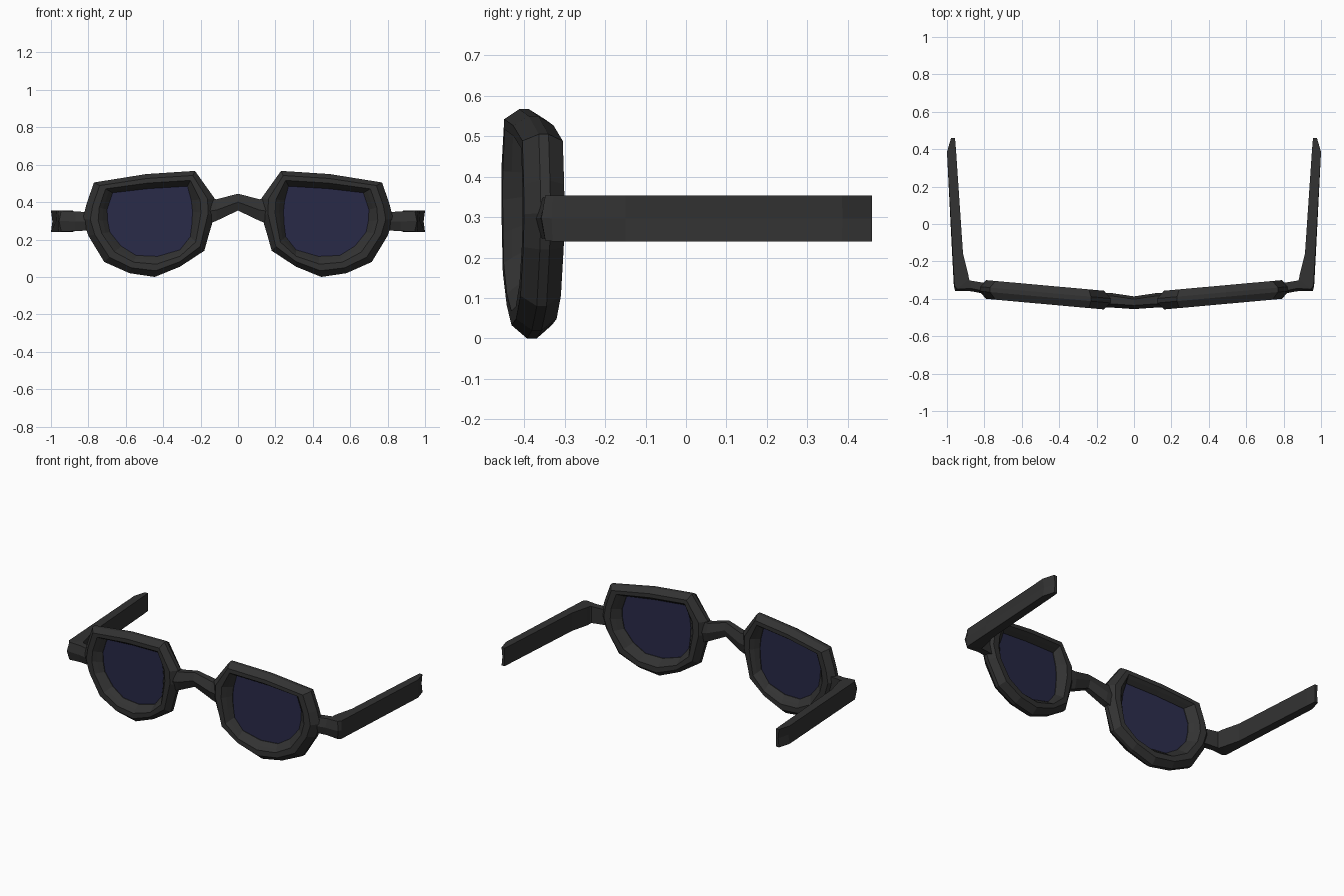
import bpy, bmesh
from mathutils import Vector

if "Cube" in bpy.data.objects:
    bpy.data.objects.remove(bpy.data.objects["Cube"])


def material(name, rgb):
    m = bpy.data.materials.new(name)
    m.diffuse_color = (*rgb, 1)
    m.use_nodes = True
    m.node_tree.nodes["Principled BSDF"].inputs["Base Color"].default_value = m.diffuse_color
    return m


FRAME = material("dark_plastic", (0.032, 0.032, 0.032))
LENS = material("tinted_lens", (0.022, 0.023, 0.065))


def finish(name, bm, mat, mirror=True):
    bmesh.ops.recalc_face_normals(bm, faces=bm.faces)
    me = bpy.data.meshes.new(name)
    bm.to_mesh(me)
    bm.free()
    me.materials.append(mat)
    ob = bpy.data.objects.new(name, me)
    bpy.context.collection.objects.link(ob)
    if mirror:
        ob.modifiers.new("Mirror", 'MIRROR').use_clip = False
    return ob


def loft(name, rings, mat, closed=False, mirror=True):
    """Skin a row of equal-count sections; cap the ends unless closed."""
    bm = bmesh.new()
    vs = [[bm.verts.new(p) for p in r] for r in rings]
    n = len(rings[0])
    pairs = list(zip(vs, vs[1:]))
    if closed:
        pairs.append((vs[-1], vs[0]))
    for a, b in pairs:
        for i in range(n):
            j = (i + 1) % n
            bm.faces.new((a[i], a[j], b[j], b[i]))
    if not closed:
        bm.faces.new(vs[0])
        bm.faces.new(vs[-1])
    return finish(name, bm, mat, mirror)


# Rim: outer outline and lens outline, (x, z), paired point by point
outer = [(.23, .567), (.49, .55), (.77, .505), (.81, .39), (.83, .31), (.80, .22), (.715, .08),
         (.58, .02), (.445, 0), (.31, .055), (.18, .14), (.155, .23), (.125, .33), (.125, .42)]
inner = [(.27, .485), (.48, .472), (.67, .45), (.70, .36), (.697, .30), (.685, .24), (.625, .165),
         (.545, .115), (.43, .11), (.31, .145), (.255, .215), (.247, .28), (.243, .35), (.25, .41)]
# Rim cross-section: (fraction from outer edge to lens, depth)
section = [(0, -.012), (.3, -.05), (.62, -.05), (.8, -.03), (1, -.004),
           (1, .004), (.8, .03), (.62, .05), (.3, .05), (0, .012)]


def wrap(x, z, d):
    """Place a point on the slightly swept-back lens plane."""
    return Vector((x, -.41 + (x - .125) * .09 + d, z))


rings = []
for (ox, oz), (ix, iz) in zip(outer, inner):
    rings.append([wrap(ox + (ix - ox) * t, oz + (iz - oz) * t, d) for t, d in section])
loft("rims", rings, FRAME, closed=True)

# Lenses
bm = bmesh.new()
bm.faces.new([bm.verts.new(wrap(x, z, 0)) for x, z in inner])
finish("lenses", bm, LENS)

# Bridge: (x, front y, back y, bottom z, top z)
half = [(.17, -.445, -.37, .28, .42), (.115, -.447, -.37, .30, .415), (0, -.455, -.387, .355, .445)]
stations = half + [(-x, *r) for x, *r in reversed(half[:2])]
rings = []
for x, y0, y1, z0, z1 in stations:
    zm = (z0 + z1) / 2
    rings.append([(x, y0, zm), (x, y0 + .02, z1), (x, y1 - .015, z1),
                  (x, y1, zm), (x, y1 - .015, z0), (x, y0 + .02, z0)])
loft("bridge", rings, FRAME, mirror=False)

# Temples with hinge: (outer xy, inner xy, ridge bulge, bottom z, top z)
path = [((.77, -.365), (.77, -.32), .015, .25, .345),
        ((.87, -.345), (.878, -.302), .015, .245, .35),
        ((.945, -.348), (.882, -.295), .015, .242, .354),
        ((.96, -.33), (.886, -.27), .004, .24, .354),
        ((.97, -.15), (.914, -.16), .003, .24, .354),
        ((1.0, .385), (.952, .40), -.008, .24, .354),
        ((.978, .46), (.957, .46), -.006, .24, .354)]
rings = []
for o, i, bulge, z0, z1 in path:
    o, i = Vector(o), Vector(i)
    m = o + (o - i).normalized() * bulge
    zm = (z0 + z1) / 2
    rings.append([(*o, z1), (*m, zm), (*o, z0), (*i, z0), (*i, z1)])
loft("temples", rings, FRAME)
